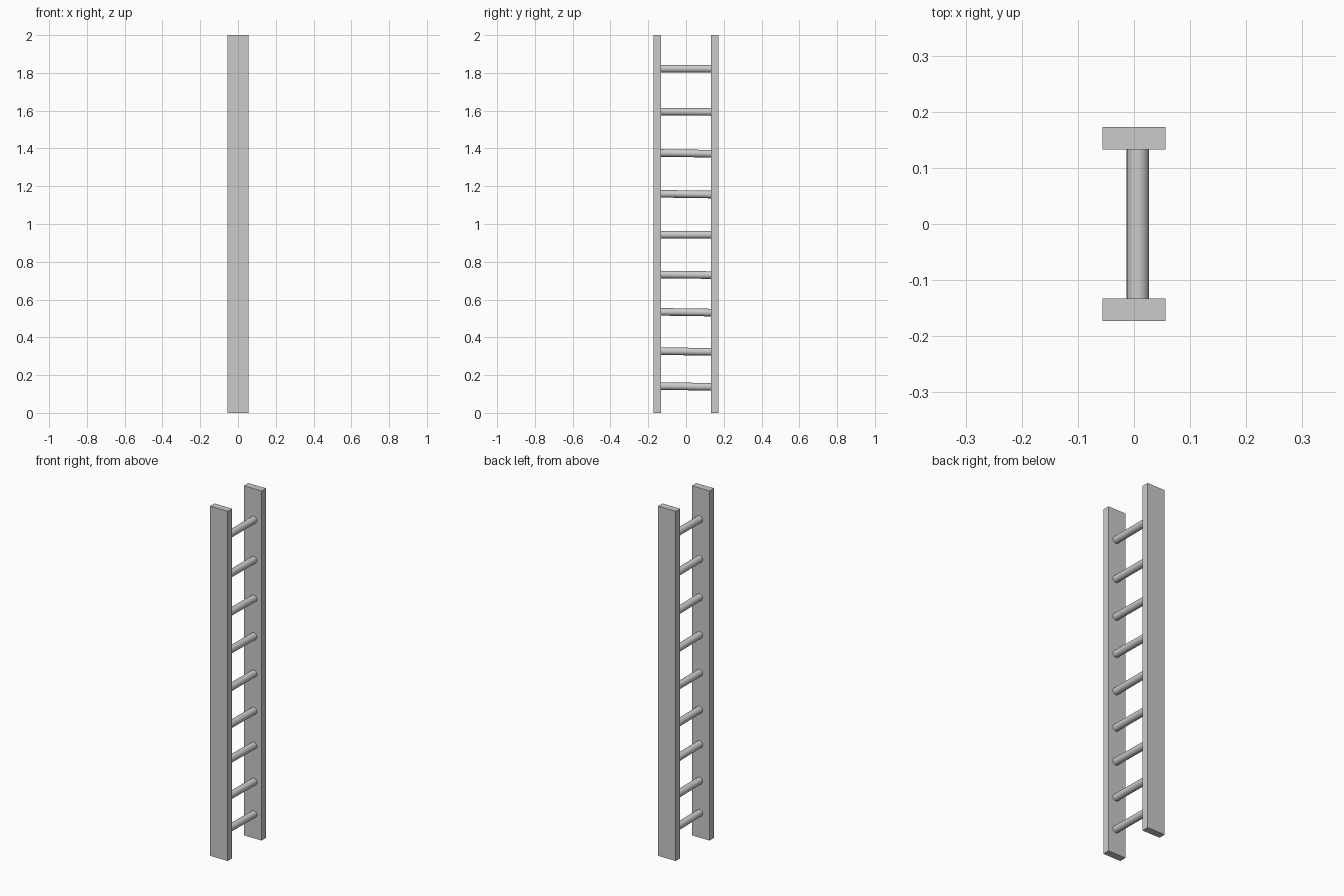
import bpy
from mathutils import Vector

if "Cube" in bpy.data.objects:
    bpy.data.objects.remove(bpy.data.objects["Cube"])

RAIL_Y = 0.153      # rail centre distance from the middle
RUNG_R = 0.02
RUNG_X = 0.007      # rungs sit slightly off the rail centre line


def rail(name, y):
    bpy.ops.mesh.primitive_cube_add(size=1, location=(0, y, 1))
    ob = bpy.context.object
    ob.name = name
    ob.scale = (0.112, 0.04, 2.0)
    bpy.ops.object.transform_apply(location=False, rotation=False, scale=True)


def rung(name, z, drop):
    # round bar from rail to rail, its back end lower by "drop"
    a = Vector((RUNG_X, -RAIL_Y + 0.015, z + drop / 2))
    b = Vector((RUNG_X, RAIL_Y - 0.015, z - drop / 2))
    d = b - a
    bpy.ops.mesh.primitive_cylinder_add(
        vertices=24, radius=RUNG_R, depth=d.length, location=(a + b) / 2,
        rotation=d.to_track_quat('Z', 'X').to_euler())
    bpy.context.object.name = name
    bpy.ops.object.shade_smooth_by_angle()


# side rails
rail("front_rail", -RAIL_Y)
rail("back_rail", RAIL_Y)

# hand-set rungs: height and slight tilt
rungs = [(0.14, 0.004), (0.325, 0.003), (0.533, 0.004), (0.731, 0.003),
         (0.943, 0.0), (1.158, 0.004), (1.374, 0.004), (1.594, 0.002), (1.822, 0.0)]
for i, (z, drop) in enumerate(rungs, 1):
    rung(f"rung_{i}", z, drop)
